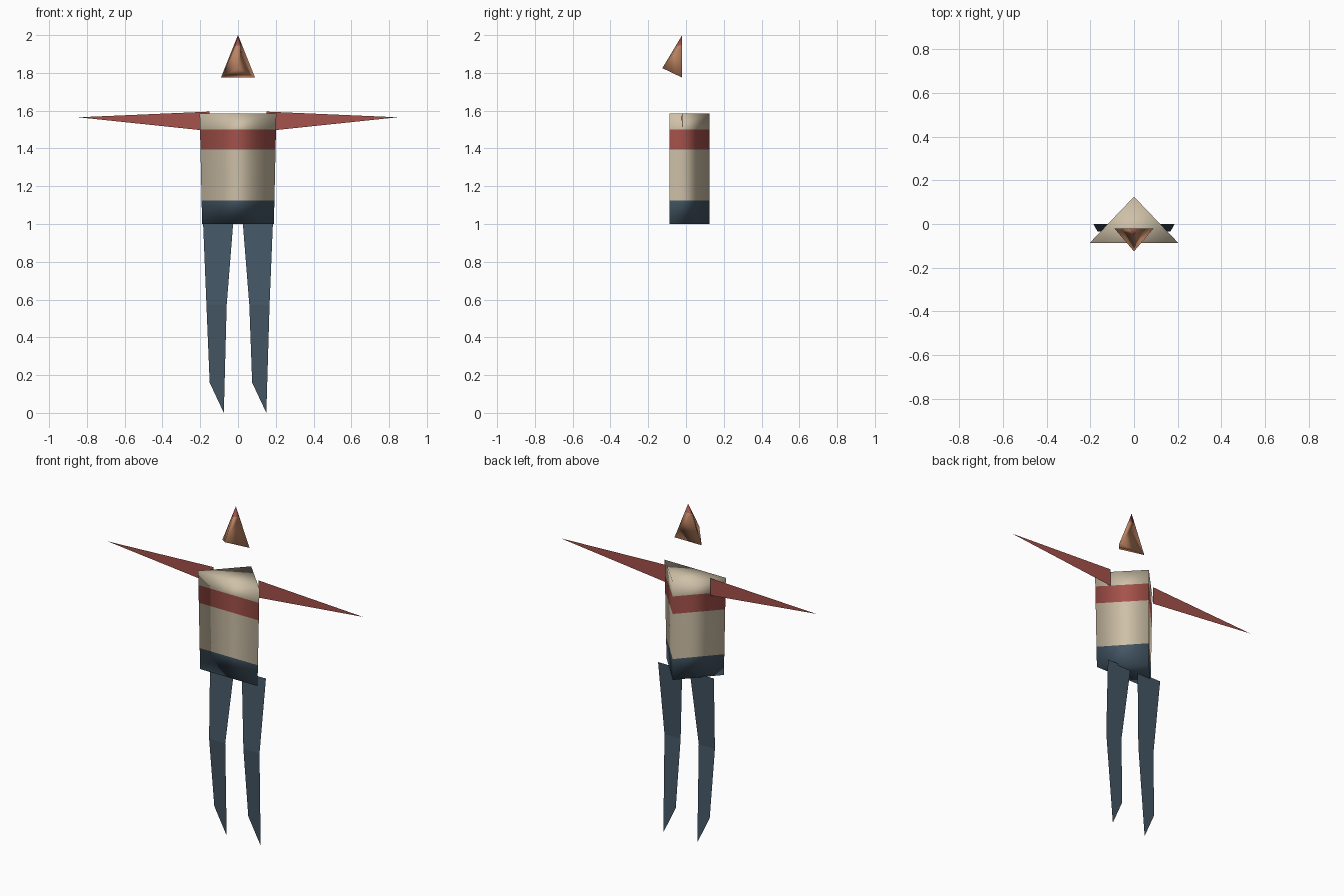
import bpy, bmesh

cube = bpy.data.objects.get("Cube")
if cube:
    bpy.data.objects.remove(cube, do_unlink=True)


def material(name, rgb):
    m = bpy.data.materials.new(name)
    m.use_nodes = True
    m.diffuse_color = (*rgb, 1)
    bsdf = next(n for n in m.node_tree.nodes if n.type == 'BSDF_PRINCIPLED')
    bsdf.inputs["Base Color"].default_value = (*rgb, 1)
    return m


cream = material("cream", (0.62, 0.53, 0.39))
red = material("dull red", (0.38, 0.085, 0.07))
navy = material("slate blue", (0.058, 0.095, 0.13))
skin = material("tan skin", (0.50, 0.225, 0.12))


def build(name, points, faces, mats, cuts=(), rule=None, smooth=False, closed=False):
    """Mesh from a few points, cut at given heights, coloured by face height."""
    bm = bmesh.new()
    vs = [bm.verts.new(p) for p in points]
    for f in faces:
        bm.faces.new([vs[i] for i in f])
    if closed:
        bmesh.ops.recalc_face_normals(bm, faces=bm.faces[:])
    for z in cuts:
        bmesh.ops.bisect_plane(bm, geom=bm.verts[:] + bm.edges[:] + bm.faces[:],
                               plane_co=(0, 0, z), plane_no=(0, 0, 1))
    for f in bm.faces:
        f.smooth = smooth
        if rule:
            f.material_index = rule(f.calc_center_median().z)
    me = bpy.data.meshes.new(name)
    bm.to_mesh(me)
    bm.free()
    for m in mats:
        me.materials.append(m)
    ob = bpy.data.objects.new(name, me)
    bpy.context.collection.objects.link(ob)
    return ob


# Torso: three-sided prism with a chest stripe and a dark waist
def torso_ring(w, z):
    return [(-w, -0.087, z), (w, -0.087, z), (0, 0.125, z)]


def torso_colour(z):
    if z < 1.125:
        return 2
    return 1 if 1.395 < z < 1.5 else 0


build("torso", torso_ring(0.19, 1.0) + torso_ring(0.203, 1.585),
      [(0, 1, 4, 3), (1, 2, 5, 4), (2, 0, 3, 5), (0, 2, 1), (3, 4, 5)],
      [cream, red, navy], (1.125, 1.395, 1.5), torso_colour, True, True)

# Head: tetrahedron pointing forward, with a red tip
build("head", [(-0.09, -0.02, 1.775), (0.09, -0.02, 1.775),
               (0, -0.125, 1.825), (0, -0.02, 2.0)],
      [(0, 1, 2), (0, 2, 3), (2, 1, 3), (1, 0, 3)],
      [skin, red], (1.945,), lambda z: int(z > 1.945), True, True)

# Arms: flat tapering blades
for side, s in (("left", 1), ("right", -1)):
    build(side + "_arm", [(s * 0.15, -0.018, 1.595), (s * 0.15, -0.018, 1.492),
                          (s * 0.845, -0.024, 1.565)],
          [(0, 1, 2) if s > 0 else (0, 2, 1)], [red])

# Legs: flat strips bent at the knee, both feet slanting the same way
# Each row holds height, depth, and the two edge positions
hip, knee = (0.025, 0.185), (0.06, 0.167)
for side, s, low_z in (("left", 1, (0.16, 0.0)), ("right", -1, (0.0, 0.16))):
    points = []
    for (inner, outer), y, zs in ((hip, 0.0, (1.01, 1.01)), (knee, -0.035, (0.57, 0.57)),
                                  ((0.075, 0.15), None, low_z)):
        for x, z in zip((inner, outer), zs):
            depth = y if y is not None else -0.035 * z / 0.57
            points.append((s * x, depth, z))
    quads = [(0, 2, 3, 1), (2, 4, 5, 3)]
    build(side + "_leg", points, quads if s > 0 else [q[::-1] for q in quads], [navy])
